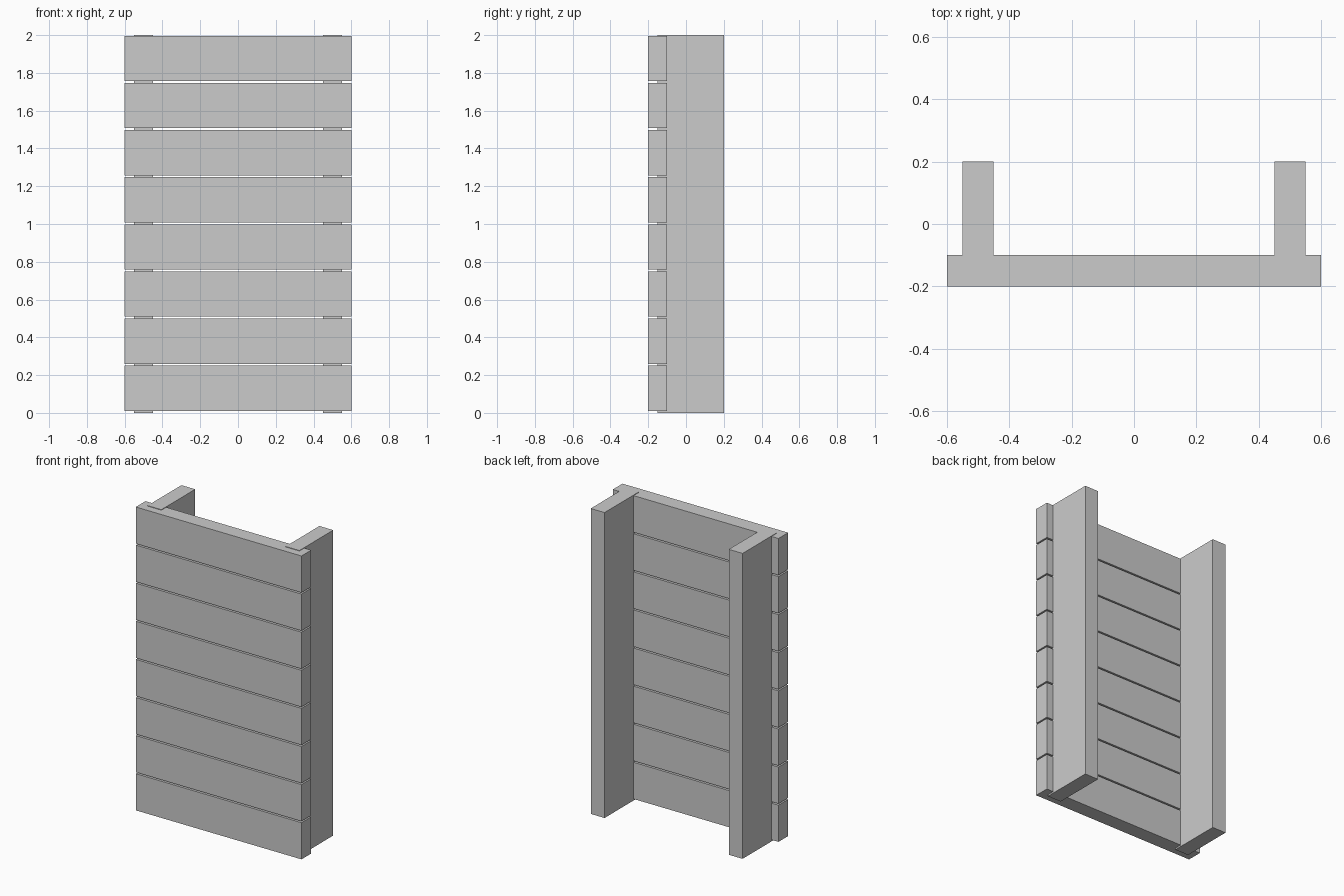
import bpy

if "Cube" in bpy.data.objects:
    bpy.data.objects.remove(bpy.data.objects["Cube"])


def box(name, x, y, z):
    """Add a box from (min, max) ranges on each axis."""
    bpy.ops.mesh.primitive_cube_add(size=1, location=[sum(r) / 2 for r in (x, y, z)])
    ob = bpy.context.object
    ob.name = name
    ob.scale = [r[1] - r[0] for r in (x, y, z)]
    bpy.ops.object.transform_apply(location=False, rotation=False, scale=True)
    return ob


# Two upright posts, let into the back of the planks
for side, cx in (("left", -0.5), ("right", 0.5)):
    box(f"{side}_post", (cx - 0.05, cx + 0.05), (-0.15, 0.2), (0, 2))

# Eight horizontal planks with narrow gaps
for i in range(8):
    z = 0.01 + i * 0.2495
    box(f"plank_{i + 1}", (-0.6, 0.6), (-0.2, -0.1), (z, z + 0.24))
